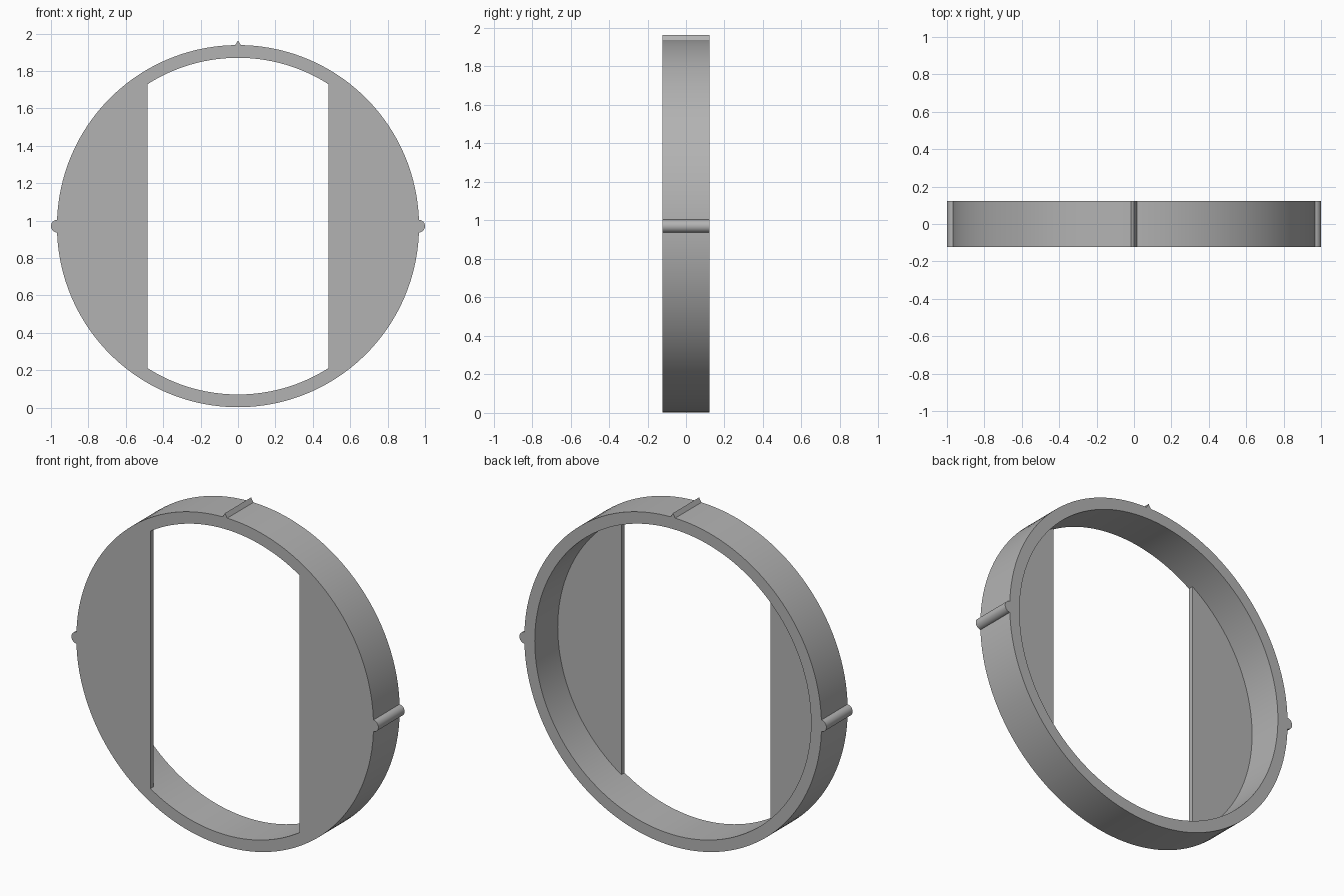
import bpy, bmesh, math

cube = bpy.data.objects.get("Cube")
if cube:
    bpy.data.objects.remove(cube, do_unlink=True)

R_OUT, R_IN = 0.968, 0.9      # rim radii
CZ = 0.97                     # height of the rim centre
FRONT, BACK = -0.122, 0.122
PLATE_BACK = FRONT + 0.03     # rear side of the thin side plates
HALF_GAP = 0.485              # half width of the open window

grey = bpy.data.materials.new("plain grey")
grey.use_nodes = True
colour = (0.45, 0.45, 0.45, 1)
grey.diffuse_color = colour
grey.node_tree.nodes["Principled BSDF"].inputs["Base Color"].default_value = colour


def finish(name, bm):
    bmesh.ops.recalc_face_normals(bm, faces=bm.faces)
    mesh = bpy.data.meshes.new(name)
    bm.to_mesh(mesh)
    bm.free()
    mesh.materials.append(grey)
    obj = bpy.data.objects.new(name, mesh)
    bpy.context.collection.objects.link(obj)
    bpy.ops.object.select_all(action="DESELECT")
    obj.select_set(True)
    bpy.context.view_layer.objects.active = obj
    bpy.ops.object.shade_smooth_by_angle(angle=math.radians(30))
    return obj


def prism(name, outline):
    """Extrude an (x, z) outline through the full depth of the rim."""
    bm = bmesh.new()
    face = bm.faces.new([bm.verts.new((x, FRONT, z)) for x, z in outline])
    moved = bmesh.ops.extrude_face_region(bm, geom=[face], use_keep_orig=True)
    verts = [g for g in moved["geom"] if isinstance(g, bmesh.types.BMVert)]
    bmesh.ops.translate(bm, verts=verts, vec=(0, BACK - FRONT, 0))
    return finish(name, bm)


# Rim and side plates: one section swept round, its inner edge clamped to the window
corner = math.acos(HALF_GAP / R_IN)
stops = [-corner, corner, math.pi - corner, math.pi + corner, 2 * math.pi - corner]
angles = []
for a, b in zip(stops, stops[1:]):
    angles += [a + (b - a) * i / 40 for i in range(40)]

bm = bmesh.new()
sections = []
for t in angles:
    c, s = math.cos(t), math.sin(t)
    xi, zi, = R_IN * c, CZ + R_IN * s
    xw = max(-HALF_GAP, min(HALF_GAP, xi))
    xo, zo = R_OUT * c, CZ + R_OUT * s
    points = [(xo, FRONT, zo), (xo, BACK, zo), (xi, BACK, zi),
              (xi, PLATE_BACK, zi), (xw, PLATE_BACK, zi), (xw, FRONT, zi)]
    sections.append([bm.verts.new(p) for p in points])
for i, sec in enumerate(sections):
    nxt = sections[(i + 1) % len(sections)]
    for j in range(len(sec)):
        k = (j + 1) % len(sec)
        bm.faces.new((sec[j], sec[k], nxt[k], nxt[j]))
bmesh.ops.remove_doubles(bm, verts=bm.verts, dist=0.00005)
finish("rim_with_side_plates", bm)

# Rounded pegs on both sides
for side, name in ((1, "left_peg"), (-1, "right_peg")):
    arc = [math.pi * (i / 16 - 0.5) for i in range(17)]
    prism(name, [(side * (0.966 + 0.034 * math.cos(a)), CZ + 0.034 * math.sin(a))
                 for a in arc])

# Pointed ridge on top
top = CZ + R_OUT
prism("top_ridge", [(-0.016, top - 0.002), (0.016, top - 0.002), (0, top + 0.025)])
